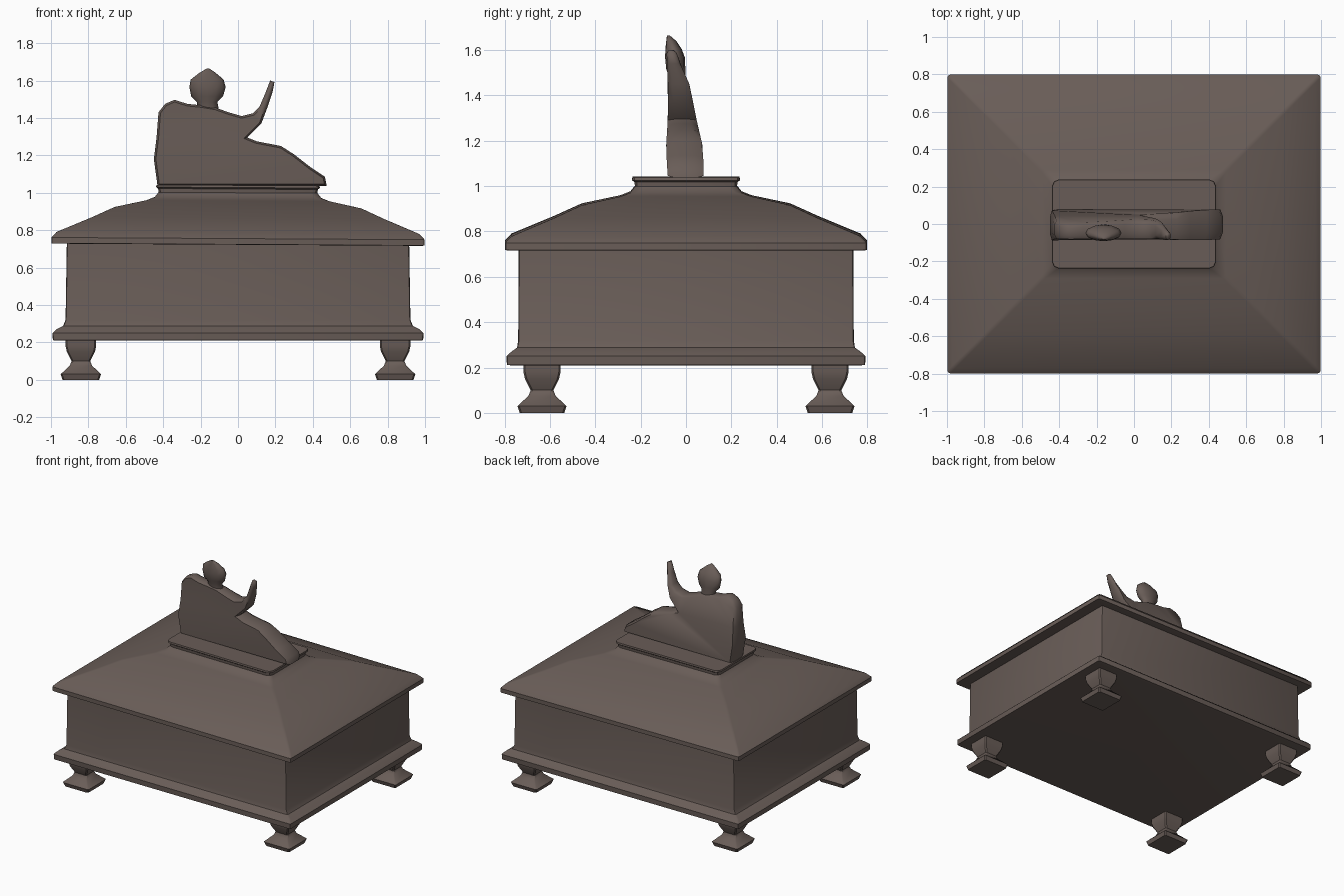
import bpy, bmesh, math

if "Cube" in bpy.data.objects:
    bpy.data.objects.remove(bpy.data.objects["Cube"])

mat = bpy.data.materials.new("dark bronze brown")
mat.diffuse_color = (0.141, 0.109, 0.096, 1)
mat.use_nodes = True
mat.node_tree.nodes["Principled BSDF"].inputs["Base Color"].default_value = mat.diffuse_color


def finish(name, bm, angle=35):
    bmesh.ops.recalc_face_normals(bm, faces=bm.faces)
    mesh = bpy.data.meshes.new(name)
    bm.to_mesh(mesh)
    bm.free()
    ob = bpy.data.objects.new(name, mesh)
    bpy.context.collection.objects.link(ob)
    mesh.materials.append(mat)
    bpy.ops.object.select_all(action='DESELECT')
    ob.select_set(True)
    bpy.context.view_layer.objects.active = ob
    bpy.ops.object.shade_smooth_by_angle(angle=math.radians(angle))
    return ob


def loft(bm, rings):
    """Bridge equal-length rings of points and cap both ends."""
    rows = [[bm.verts.new(p) for p in r] for r in rings]
    n = len(rows[0])
    for a, b in zip(rows, rows[1:]):
        for i in range(n):
            j = (i + 1) % n
            bm.faces.new((a[i], a[j], b[j], b[i]))
    bm.faces.new(rows[0][::-1])
    bm.faces.new(rows[-1])


def rect(hx, hy, z, r, cx=0, cy=0, steps=3):
    """Rectangle ring with rounded corners."""
    pts = []
    for k, (sx, sy) in enumerate(((1, 1), (-1, 1), (-1, -1), (1, -1))):
        for s in range(steps):
            a = math.pi / 2 * (k + s / (steps - 1))
            pts.append((cx + sx * (hx - r) + r * math.cos(a),
                        cy + sy * (hy - r) + r * math.sin(a), z))
    return pts


# Chest body with flared base moulding: (half x, half y, z, corner radius)
bm = bmesh.new()
loft(bm, [rect(*p) for p in (
    (.975, .775, .21, .012), (.99, .79, .212, .012), (.992, .792, .25, .012),
    (.97, .77, .27, .012), (.935, .745, .288, .012), (.922, .74, .32, .012),
    (.915, .738, .745, .012))])
finish("chest_body", bm)

# Stepped hipped lid with plinth, slightly tilted along x
bm = bmesh.new()
loft(bm, [rect(x, x - .2, z, r) for x, z, r in (
    (.985, .722, .015), (.998, .724, .015), (.998, .755, .015), (.97, .785, .015),
    (.78, .865, .015), (.66, .92, .015), (.49, .957, .015), (.445, .975, .03),
    (.425, 1.0, .035), (.427, 1.02, .035), (.438, 1.028, .035), (.436, 1.04, .035))])
for v in bm.verts:
    v.co.z -= .006 * v.co.x
finish("lid", bm)

# Four square turned feet
for sx in (-1, 1):
    for sy in (-1, 1):
        bm = bmesh.new()
        loft(bm, [rect(w, w, z, .008, sx * .84, sy * .635, 2) for w, z in (
            (.098, 0), (.108, .03), (.06, .075), (.05, .1), (.075, .15),
            (.082, .18), (.082, .215))])
        finish(f"foot_{'left' if sx < 0 else 'right'}_{'front' if sy < 0 else 'back'}", bm)


# Reclining figure: silhouette slab with rounded edges, thinning upwards
outline = [(-.43, 1.035), (-.45, 1.18), (-.435, 1.3), (-.425, 1.43), (-.39, 1.475),
           (-.34, 1.497), (-.27, 1.475), (-.2, 1.468), (-.12, 1.455), (-.05, 1.43),
           (.02, 1.41), (.08, 1.425), (.115, 1.46), (.145, 1.53), (.172, 1.60),
           (.195, 1.592), (.185, 1.54), (.155, 1.45), (.125, 1.37), (.05, 1.295),
           (.10, 1.275), (.23, 1.25), (.30, 1.205), (.39, 1.135), (.465, 1.085),
           (.475, 1.035)]
depth = [(1.03, -.08, .078), (1.17, -.088, .075), (1.3, -.08, .045),
         (1.45, -.08, .015), (1.55, -.085, -.03), (1.62, -.085, -.05)]


def depth_at(z):
    for (z0, a0, b0), (z1, a1, b1) in zip(depth, depth[1:]):
        if z <= z1:
            t = max(0, (z - z0) / (z1 - z0))
            return a0 + t * (a1 - a0), b0 + t * (b1 - b0)
    return depth[-1][1:]


bm = bmesh.new()
loft(bm, [[(x, t, z) for x, z in outline] for t in (-.55, .55)])
bm.faces.ensure_lookup_table()
bmesh.ops.recalc_face_normals(bm, faces=bm.faces)
caps = [f for f in bm.faces if len(f.verts) == len(outline)]
for f in caps:
    side = 1 if f.calc_center_median().y > 0 else -1
    bmesh.ops.inset_region(bm, faces=[f], thickness=.011, use_even_offset=True)
    for v in f.verts:
        v.co.y = side
bmesh.ops.triangulate(bm, faces=caps)
for v in bm.verts:
    lo, hi = depth_at(v.co.z)
    v.co.y = (lo + hi) / 2 + v.co.y * (hi - lo) / 2
finish("reclining_figure", bm, 60)

# Head with pointed hair: centre x, z, half width, half depth
bm = bmesh.new()
loft(bm, [[(cx + w * math.cos(a * math.pi / 6), cy + d * math.sin(a * math.pi / 6), z)
           for a in range(12)]
          for cx, cy, z, w, d in (
              (-.16, -.035, 1.43, .06, .035), (-.165, -.038, 1.485, .055, .035),
              (-.165, -.045, 1.515, .085, .042), (-.163, -.048, 1.565, .097, .044),
              (-.165, -.055, 1.605, .088, .036), (-.163, -.065, 1.64, .045, .022),
              (-.16, -.078, 1.665, .006, .006))])
finish("figure_head", bm, 60)
